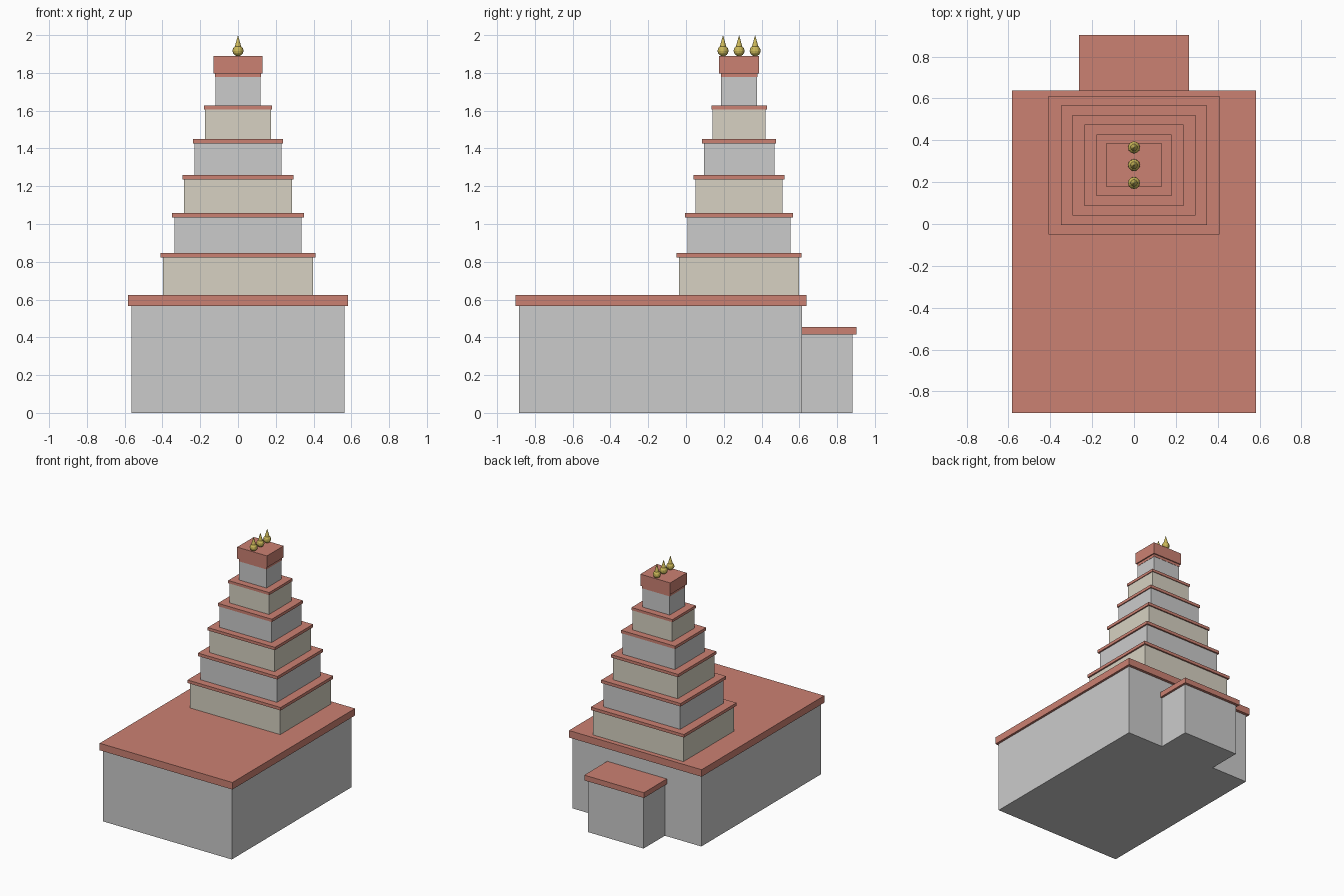
import bpy, math

if "Cube" in bpy.data.objects:
    bpy.data.objects.remove(bpy.data.objects["Cube"])


def material(name, rgb):
    m = bpy.data.materials.new(name)
    m.diffuse_color = (*rgb, 1)
    m.use_nodes = True
    m.node_tree.nodes["Principled BSDF"].inputs["Base Color"].default_value = m.diffuse_color
    return m


RED = material("terracotta", (0.60, 0.22, 0.17))
STONE = material("pale_stone", (0.70, 0.70, 0.67))
CREAM = material("cream_stone", (0.68, 0.64, 0.54))
GOLD = material("gold", (0.60, 0.48, 0.10))


def box(name, half_x, y0, y1, z0, z1, mat):
    """Box centred on x = 0."""
    bpy.ops.mesh.primitive_cube_add(size=1, location=(0, (y0 + y1) / 2, (z0 + z1) / 2))
    ob = bpy.context.object
    ob.name = name
    ob.scale = (2 * half_x, y1 - y0, z1 - z0)
    bpy.ops.object.transform_apply(location=False, rotation=False, scale=True)
    ob.data.materials.append(mat)


def lathe(name, profile, sides, location, mat):
    """Revolve (radius, height) points; zero radius makes a pole."""
    verts, rings, faces = [], [], []
    for r, z in profile:
        n = sides if r else 1
        rings.append([len(verts) + i for i in range(n)])
        verts += [(r * math.cos(2 * math.pi * i / sides), r * math.sin(2 * math.pi * i / sides), z)
                  for i in range(n)]
    for a, b in zip(rings, rings[1:]):
        for i in range(sides):
            j = (i + 1) % sides
            quad = [a[i % len(a)], a[j % len(a)], b[j % len(b)], b[i % len(b)]]
            faces.append(list(dict.fromkeys(quad)))
    me = bpy.data.meshes.new(name)
    me.from_pydata(verts, [], faces)
    me.materials.append(mat)
    ob = bpy.data.objects.new(name, me)
    ob.location = location
    bpy.context.collection.objects.link(ob)


# Main hall and rear annex
box("hall_walls", 0.565, -0.885, 0.615, 0, 0.567, STONE)
box("hall_roof", 0.583, -0.903, 0.637, 0.567, 0.623, RED)
box("annex_walls", 0.245, 0.615, 0.882, 0, 0.414, STONE)
box("annex_roof", 0.262, 0.615, 0.903, 0.414, 0.456, RED)

# Tower tiers: wall half width, wall half depth, ledge overhang, wall top, ledge top
TOWER_Y = 0.281
tiers = [
    (0.397, 0.318, 0.012, 0.822, 0.846),
    (0.337, 0.273, 0.012, 1.035, 1.059),
    (0.285, 0.230, 0.010, 1.236, 1.259),
    (0.229, 0.187, 0.008, 1.427, 1.450),
    (0.174, 0.141, 0.006, 1.607, 1.628),
    (0.120, 0.095, 0.002, 1.777, 1.798),
]
z = 0.623
for i, (hx, hy, over, wall_top, ledge_top) in enumerate(tiers, 1):
    box(f"tier_{i}_walls", hx, TOWER_Y - hy, TOWER_Y + hy, z, wall_top, CREAM if i % 2 else STONE)
    d = hy + over
    box(f"tier_{i}_ledge", hx + over, TOWER_Y - d, TOWER_Y + d, wall_top, ledge_top, RED)
    z = ledge_top

# Tower cap
box("tower_cap", 0.131, TOWER_Y - 0.105, TOWER_Y + 0.105, z, 1.89, RED)

# Row of finials: faceted globe with a spire
globe = [(0.029 * math.sin(math.pi * k / 8), 1.917 - 0.029 * math.cos(math.pi * k / 8))
         for k in range(1, 7)]
profile = [(0, 1.888)] + globe + [(0.017, 1.940), (0, 2.0)]
for i, dy in enumerate((-0.085, 0, 0.085), 1):
    lathe(f"finial_{i}", profile, 12, (0, TOWER_Y + dy, 0), GOLD)
